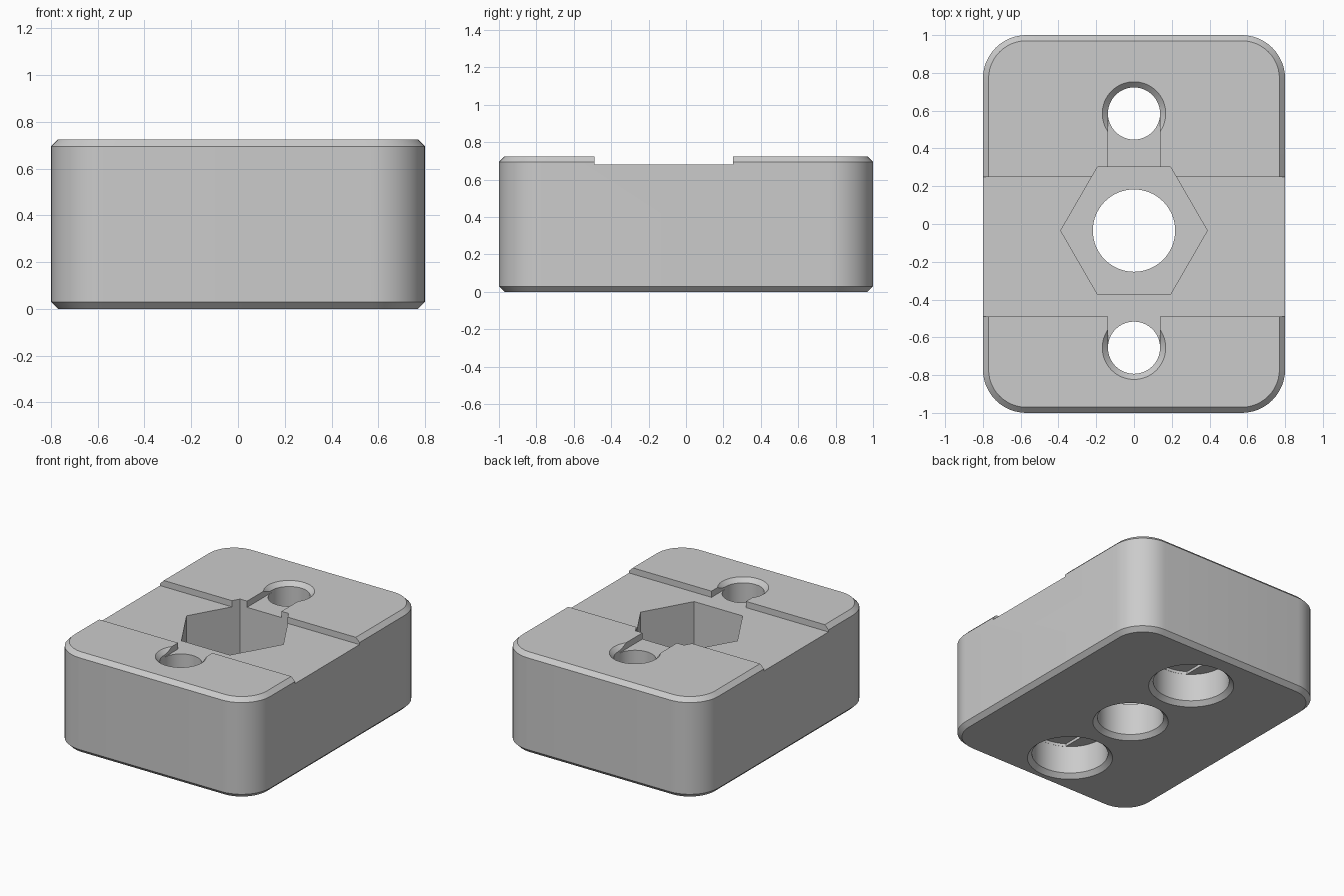
import bpy, math

cube = bpy.data.objects.get("Cube")
if cube:
    bpy.data.objects.remove(cube, do_unlink=True)

HALF_X, HALF_Y, TOP = 0.8, 1.0, 0.725
CORNER, BEVEL = 0.23, 0.03
FLOOR = 0.68                 # channel floor height
BOLT_R, BORE_R, CENTRE_R = 0.138, 0.25, 0.218
BOLT_Y = (0.585, -0.655)
MID_Y = -0.035
BORE_TOP, HEX_FLOOR = 0.23, 0.26


def loft(name, rings):
    """Closed solid through (outline, z) rings with equal point counts."""
    n = len(rings[0][0])
    verts = [(x, y, z) for outline, z in rings for x, y in outline]
    faces = [tuple(reversed(range(n))), tuple(range(len(verts) - n, len(verts)))]
    for r in range(len(rings) - 1):
        for i in range(n):
            j = (i + 1) % n
            faces.append((r * n + i, r * n + j, (r + 1) * n + j, (r + 1) * n + i))
    mesh = bpy.data.meshes.new(name)
    mesh.from_pydata(verts, [], faces)
    mesh.update()
    obj = bpy.data.objects.new(name, mesh)
    bpy.context.collection.objects.link(obj)
    return obj


def circle(r, cy, n=64):
    return [(r * math.cos(math.tau * i / n), cy + r * math.sin(math.tau * i / n))
            for i in range(n)]


def rounded_rect(inset, steps=12):
    r = CORNER - inset
    pts = []
    for k, (sx, sy) in enumerate(((1, 1), (-1, 1), (-1, -1), (1, -1))):
        for i in range(steps + 1):
            a = math.pi / 2 * (k + i / steps)
            pts.append((sx * (HALF_X - CORNER) + r * math.cos(a),
                        sy * (HALF_Y - CORNER) + r * math.sin(a)))
    return pts


def turned(name, profile, cy):
    return loft(name, [(circle(r, cy), z) for r, z in profile])


# Rounded block with chamfered top and bottom rims
block = loft("clamp_block", [(rounded_rect(BEVEL), 0), (rounded_rect(0), BEVEL),
                             (rounded_rect(0), TOP - BEVEL), (rounded_rect(BEVEL), TOP)])
cutters = []

# Cross channel with short slots running to both bolt holes
right = [(BOLT_R, BOLT_Y[1]), (BOLT_R, -0.49), (0.9, -0.49),
         (0.9, 0.25), (BOLT_R, 0.25), (BOLT_R, BOLT_Y[0])]
outline = right + [(-x, y) for x, y in reversed(right)]
cutters.append(loft("channel_cutter", [(outline, FLOOR), (outline, 1)]))

# Hexagonal nut pocket
hexagon = circle(0.388, MID_Y, 6)
cutters.append(loft("nut_pocket_cutter", [(hexagon, HEX_FLOOR), (hexagon, 1)]))

# Centre hole, chamfered underneath
cutters.append(turned("centre_hole_cutter",
                      [(CENTRE_R + 2 * BEVEL, -BEVEL), (CENTRE_R, BEVEL), (CENTRE_R, 0.5)], MID_Y))

# Bolt holes: chamfered top, wide bore below, shallow relief in the bore ceiling
for cy in BOLT_Y:
    cutters.append(turned("bore_cutter",
                          [(BORE_R + 2 * BEVEL, -BEVEL), (BORE_R, BEVEL), (BORE_R, BORE_TOP)], cy))
    relief = [(max(-BOLT_R, min(BOLT_R, x)), y) for x, y in circle(BORE_R - 0.001, cy)]
    cutters.append(loft("relief_cutter", [(relief, 0.15), (relief, BORE_TOP + 0.02)]))
    cutters.append(turned("bolt_hole_cutter",
                          [(BOLT_R, 0.1), (BOLT_R, TOP - BEVEL),
                           (BOLT_R + 2 * BEVEL, TOP + BEVEL)], cy))

# Carve the block
bpy.ops.object.select_all(action='DESELECT')
block.select_set(True)
bpy.context.view_layer.objects.active = block
for cutter in cutters:
    cutter.hide_render = True
    mod = block.modifiers.new(cutter.name, 'BOOLEAN')
    mod.operation = 'DIFFERENCE'
    mod.solver = 'EXACT'
    mod.object = cutter
    bpy.ops.object.modifier_apply(modifier=mod.name)
    bpy.data.objects.remove(cutter, do_unlink=True)

# Plain grey finish
grey = bpy.data.materials.new("light_grey")
grey.use_nodes = True
colour = (0.6, 0.6, 0.6, 1)
grey.diffuse_color = colour
grey.node_tree.nodes["Principled BSDF"].inputs["Base Color"].default_value = colour
block.data.materials.clear()
block.data.materials.append(grey)
bpy.ops.object.shade_smooth_by_angle(angle=math.radians(25))
